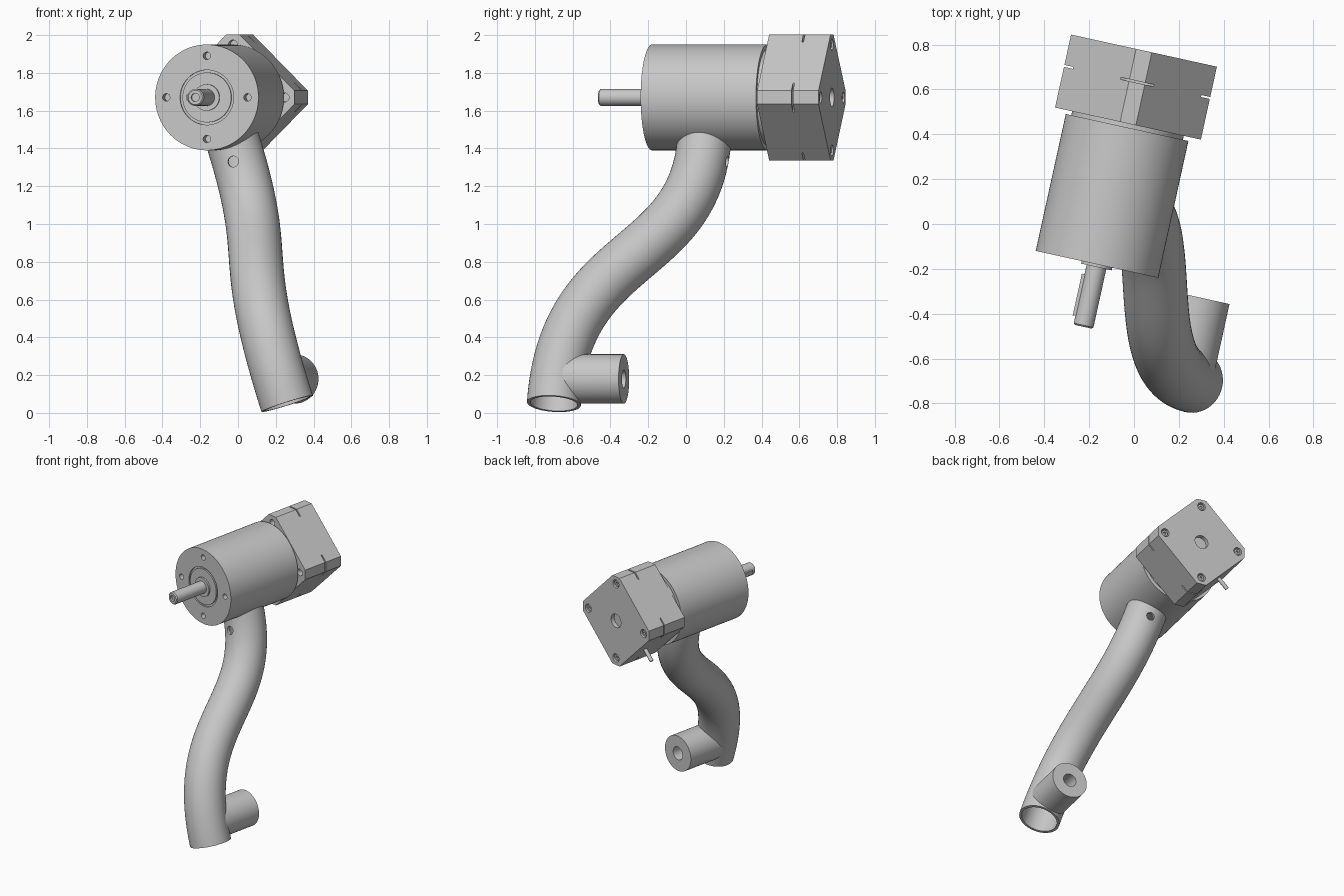
import bpy, bmesh, math
from mathutils import Matrix, Vector

cube = bpy.data.objects.get("Cube")
if cube:
    bpy.data.objects.remove(cube, do_unlink=True)

steel = bpy.data.materials.new("plain grey metal")
steel.use_nodes = True
GREY = (0.57, 0.57, 0.57, 1)
steel.diffuse_color = GREY
steel.node_tree.nodes["Principled BSDF"].inputs["Base Color"].default_value = GREY

# Motor frame: y runs along the shaft axis, origin at the gearbox face
MOTOR = Matrix.Translation((-0.165, -0.18, 1.67)) @ Matrix.Rotation(math.radians(-12.4), 4, 'Z')
# Arm frame: the motor frame rolled about the shaft axis, arm hangs along -z
ARM = MOTOR @ Matrix.Rotation(math.radians(-18), 4, 'Y')


def circle(sides):
    return [(math.cos(2 * math.pi * i / sides), math.sin(2 * math.pi * i / sides)) for i in range(sides)]


def finish(name, bm, frame):
    bmesh.ops.recalc_face_normals(bm, faces=bm.faces)
    mesh = bpy.data.meshes.new(name)
    bm.to_mesh(mesh)
    bm.free()
    mesh.transform(frame)
    mesh.materials.append(steel)
    obj = bpy.data.objects.new(name, mesh)
    bpy.context.collection.objects.link(obj)
    return obj


def skin(name, rings, frame, hollow=False):
    """Solid from point rings: capped, or joined last to first when hollow."""
    bm = bmesh.new()
    loops = [[bm.verts.new(p) for p in ring] for ring in rings]
    n = len(loops[0])
    if not hollow:
        bm.faces.new(loops[0])
        bm.faces.new(loops[-1])
    else:
        loops.append(loops[0])
    for a, b in zip(loops, loops[1:]):
        for i in range(n):
            bm.faces.new((a[i], a[(i + 1) % n], b[(i + 1) % n], b[i]))
    return finish(name, bm, frame)


def lathe(name, profile, frame, x=0, z=0, sides=64):
    """Turn (radius, y) pairs about an axis parallel to y."""
    rings = [[(x + r * c, y, z + r * s) for c, s in circle(sides)] for r, y in profile]
    return skin(name, rings, frame)


def rod(name, radius, y0, y1, frame, x=0, z=0, sides=32):
    return lathe(name, [(radius, y0), (radius, y1)], frame, x, z, sides)


def block(name, size, centre, frame):
    bm = bmesh.new()
    bmesh.ops.create_cube(bm, size=1, matrix=Matrix.Translation(centre) @ Matrix.Diagonal((*size, 1)))
    return finish(name, bm, frame)


def cut(obj, cutter):
    """Boolean cut, undone if it would lose the part."""
    whole = obj.data.copy()
    mod = obj.modifiers.new("cut", 'BOOLEAN')
    mod.operation, mod.solver, mod.object = 'DIFFERENCE', 'EXACT', cutter
    bpy.context.view_layer.objects.active = obj
    bpy.ops.object.modifier_apply(modifier=mod.name)
    if len(obj.data.polygons) < len(whole.polygons):
        obj.data = whole
    else:
        bpy.data.meshes.remove(whole)
    bpy.data.objects.remove(cutter, do_unlink=True)


def smooth(obj):
    bpy.ops.object.select_all(action='DESELECT')
    obj.select_set(True)
    bpy.context.view_layer.objects.active = obj
    bpy.ops.object.shade_smooth_by_angle(angle=math.radians(30))


QUARTERS = [(1, 0), (0, 1), (-1, 0), (0, -1)]

# Gearbox: round body with a ring groove and a raised shaft collar
gearbox = lathe("gearbox", [(0.045, -0.012), (0.07, -0.012), (0.07, 0), (0.132, 0), (0.132, 0.01),
                            (0.145, 0.01), (0.145, 0), (0.28, 0), (0.28, 0.625), (0.255, 0.625),
                            (0.255, 0.65)], MOTOR, sides=96)
for x, z in QUARTERS:
    cut(gearbox, rod("hole", 0.02, -0.05, 0.06, MOTOR, x * 0.22, z * 0.22))
smooth(gearbox)

# Output shaft and its key
shaft = lathe("output_shaft", [(0.022, -0.27), (0.022, -0.285), (0.038, -0.285), (0.045, -0.278),
                               (0.045, 0.02)], MOTOR, sides=40)
smooth(shaft)
block("shaft_key", (0.04, 0.19, 0.03), (-0.037, -0.15, 0), MOTOR)

# Motor body: a square on its corner with the corners cut flat
FRONT, BACK, FLAT, HALF = 0.643, 0.976, 0.333, 0.036
outline = []
for x, z in QUARTERS:
    for side in (-HALF, HALF):
        outline.append((x * FLAT - z * side, z * FLAT + x * side))
motor = skin("motor_body", [[(x, y, z) for x, z in outline] for y in (FRONT, BACK)], MOTOR)
for x, z in QUARTERS:
    slot = (0.08 if x else 0.2, 0.009, 0.08 if z else 0.2)
    cut(motor, block("slot", slot, (x * FLAT, FRONT + 0.19, z * FLAT), MOTOR))
    cut(motor, rod("front_hole", 0.024, FRONT - 0.05, FRONT + 0.05, MOTOR, x * 0.28, z * 0.28))
    cut(motor, rod("back_hole", 0.03, BACK - 0.03, BACK + 0.05, MOTOR, x * 0.28, z * 0.28))
cut(motor, rod("bore", 0.05, BACK - 0.03, BACK + 0.05, MOTOR))
smooth(motor)

# Screws sunk in the back corners
for i, (x, z) in enumerate(QUARTERS):
    screw = lathe(f"motor_screw_{i + 1}", [(0.01, BACK - 0.02), (0.01, BACK - 0.008), (0.022, BACK - 0.008),
                  (0.022, BACK - 0.04)], MOTOR, x * 0.28, z * 0.28, 24)
    smooth(screw)

# Cable stub leaving the lower right motor side
CABLE = MOTOR @ Matrix.Translation((0, FRONT + 0.23, 0)) @ \
    Vector((0, 1, 0)).rotation_difference(Vector((-1, 0, -1))).to_matrix().to_4x4()
smooth(rod("cable_stub", 0.014, 0.22, 0.355, CABLE, sides=16))

# Arm: S-shaped hollow tube swept in the plane of the shaft
TUBE, WALL, STEPS = 0.143, 0.018, 48
ACROSS = Vector((1, 0, 0))
TOP, FOOT = Vector((0, 0.30, -0.22)), Vector((0, -0.416, -1.705))
LEAVE, ARRIVE = Vector((0, 0.30, -0.96)), Vector((0, -0.416, -0.805))


def tube_ring(t, radius):
    u = 1 - t
    p = u**3 * TOP + 3 * u * u * t * LEAVE + 3 * u * t * t * ARRIVE + t**3 * FOOT
    along = u * u * (LEAVE - TOP) + 2 * u * t * (ARRIVE - LEAVE) + t * t * (FOOT - ARRIVE)
    normal = along.normalized().cross(ACROSS)
    return [p + radius * (c * ACROSS + s * normal) for c, s in circle(48)]


outer = [tube_ring(k / STEPS, TUBE) for k in range(STEPS + 1)]
inner = [tube_ring(k / STEPS, TUBE - WALL) for k in reversed(range(STEPS + 1))]
arm = skin("arm_tube", outer + inner, ARM, hollow=True)
cut(arm, rod("cross_hole", 0.029, 0, 0.6, ARM, z=-0.357))
smooth(arm)

# Foot boss: bored cylinder whose inner end follows the tube wall
BOSS, BORE, BOSS_Z, BOSS_END = 0.131, 0.048, -1.567, -0.046


def boss_ring(radius, seated):
    ring = []
    for c, s in circle(64):
        x = radius * c
        seat = FOOT.y + math.sqrt((TUBE - WALL / 2)**2 - x * x)
        ring.append((x, seat if seated else BOSS_END, BOSS_Z + radius * s))
    return ring


boss = skin("foot_boss", [boss_ring(BOSS, True), boss_ring(BOSS, False),
                          boss_ring(BORE, False), boss_ring(BORE, True)], ARM, hollow=True)
smooth(boss)
